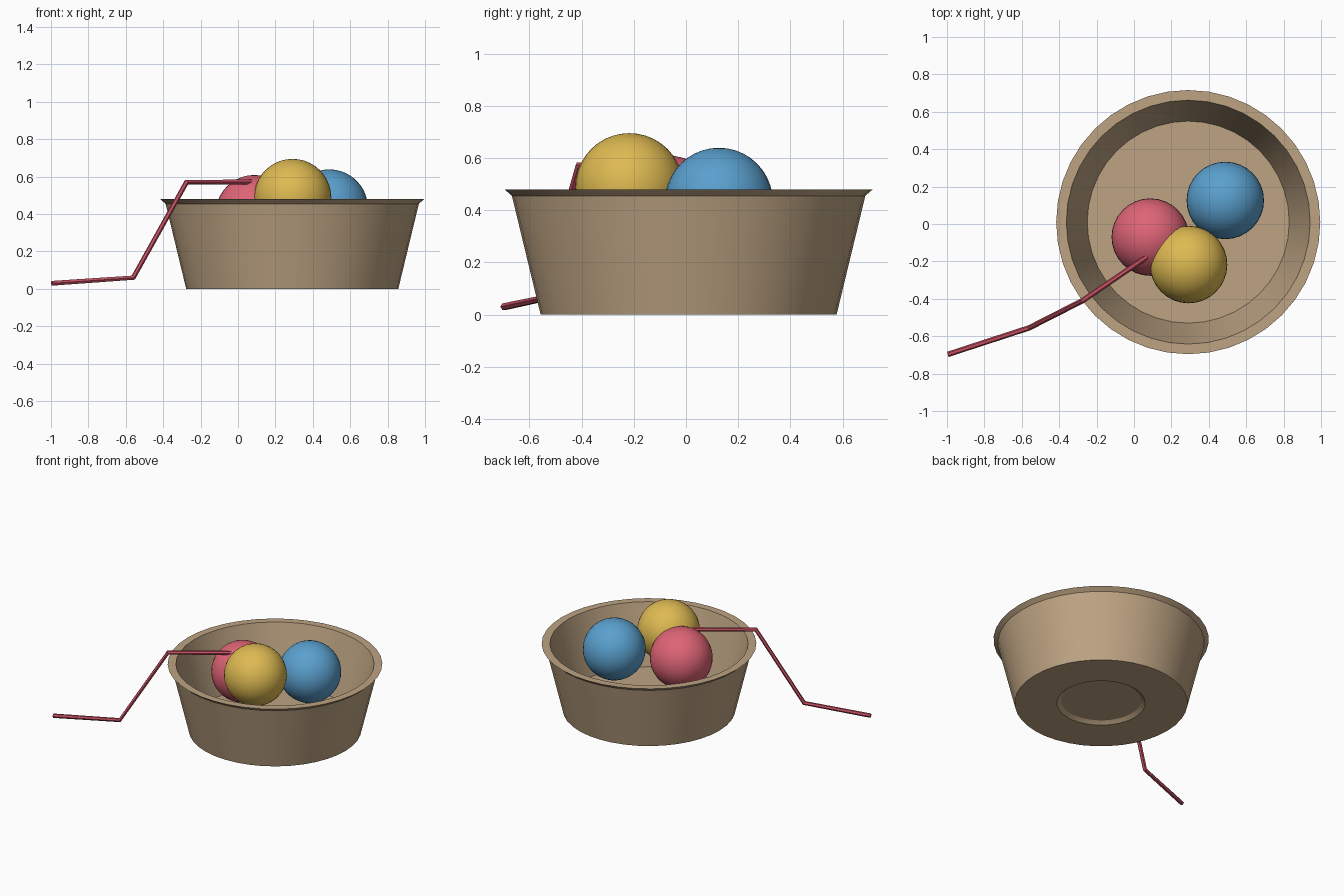
import bpy, bmesh, math
from mathutils import Vector

if "Cube" in bpy.data.objects:
    bpy.data.objects.remove(bpy.data.objects["Cube"])


def material(name, rgb):
    """Flat colour from 0-255 sRGB."""
    m = bpy.data.materials.new(name)
    lin = [((c / 255 + 0.055) / 1.055) ** 2.4 for c in rgb]
    m.diffuse_color = (*lin, 1)
    m.use_nodes = True
    m.node_tree.nodes["Principled BSDF"].inputs["Base Color"].default_value = m.diffuse_color
    return m


tan = material("tan clay", (190, 164, 131))
red = material("soft red", (222, 100, 118))
yellow = material("mustard yellow", (222, 186, 82))
blue = material("sky blue", (90, 160, 206))
dark_red = material("deep rose", (196, 80, 98))


def smooth(obj, angle=30):
    bpy.ops.object.select_all(action='DESELECT')
    obj.select_set(True)
    bpy.context.view_layer.objects.active = obj
    bpy.ops.object.shade_smooth_by_angle(angle=math.radians(angle))


def lathe(name, profile, center, mat, sides=40):
    """Spin a closed (radius, z) profile that starts and ends on the axis."""
    bm = bmesh.new()
    verts = [bm.verts.new((r, 0, z)) for r, z in profile]
    edges = [bm.edges.new(p) for p in zip(verts, verts[1:])]
    bmesh.ops.spin(bm, geom=verts + edges, cent=(0, 0, 0), axis=(0, 0, 1),
                   angle=math.tau, steps=sides, use_duplicate=False)
    bmesh.ops.remove_doubles(bm, verts=bm.verts, dist=1e-4)
    bmesh.ops.recalc_face_normals(bm, faces=bm.faces)
    mesh = bpy.data.meshes.new(name)
    bm.to_mesh(mesh)
    bm.free()
    obj = bpy.data.objects.new(name, mesh)
    obj.location = center
    bpy.context.collection.objects.link(obj)
    mesh.materials.append(mat)
    smooth(obj)


# Bowl: recessed foot, tapered wall, flared rim, flat inner floor
lathe("bowl", [(0, 0.02), (0.262, 0.02), (0.275, 0.012), (0.29, 0), (0.567, 0),
               (0.677, 0.455), (0.706, 0.48), (0.652, 0.48), (0.54, 0.06), (0, 0.06)],
      (0.29, 0.01, 0), tan)

# Three scoops
for name, pos, mat in (("red_ball", (0.087, -0.07, 0.402), red),
                       ("yellow_ball", (0.292, -0.217, 0.488), yellow),
                       ("blue_ball", (0.488, 0.126, 0.432), blue)):
    bpy.ops.mesh.primitive_uv_sphere_add(segments=32, ring_count=20, radius=0.207, location=pos)
    ball = bpy.context.object
    ball.name = name
    ball.data.materials.append(mat)
    smooth(ball, 60)

# Bent handle rod running from the ground over the rim into the red ball
path = [Vector(p) for p in ((-0.995, -0.697, 0.03), (-0.56, -0.555, 0.06),
                            (-0.275, -0.41, 0.571), (0.07, -0.175, 0.571))]
curve = bpy.data.curves.new("handle_rod", 'CURVE')
curve.dimensions = '3D'
curve.bevel_depth = 0.0145
curve.bevel_resolution = 1
curve.use_fill_caps = True
spline = curve.splines.new('POLY')
spline.points.add(len(path) - 1)
for point, co in zip(spline.points, path):
    point.co = (*co, 1)
curve.materials.append(dark_red)
rod = bpy.data.objects.new("handle_rod", curve)
bpy.context.collection.objects.link(rod)
bpy.ops.object.select_all(action='DESELECT')
rod.select_set(True)
bpy.context.view_layer.objects.active = rod
bpy.ops.object.convert(target='MESH')
smooth(bpy.context.object, 30)
